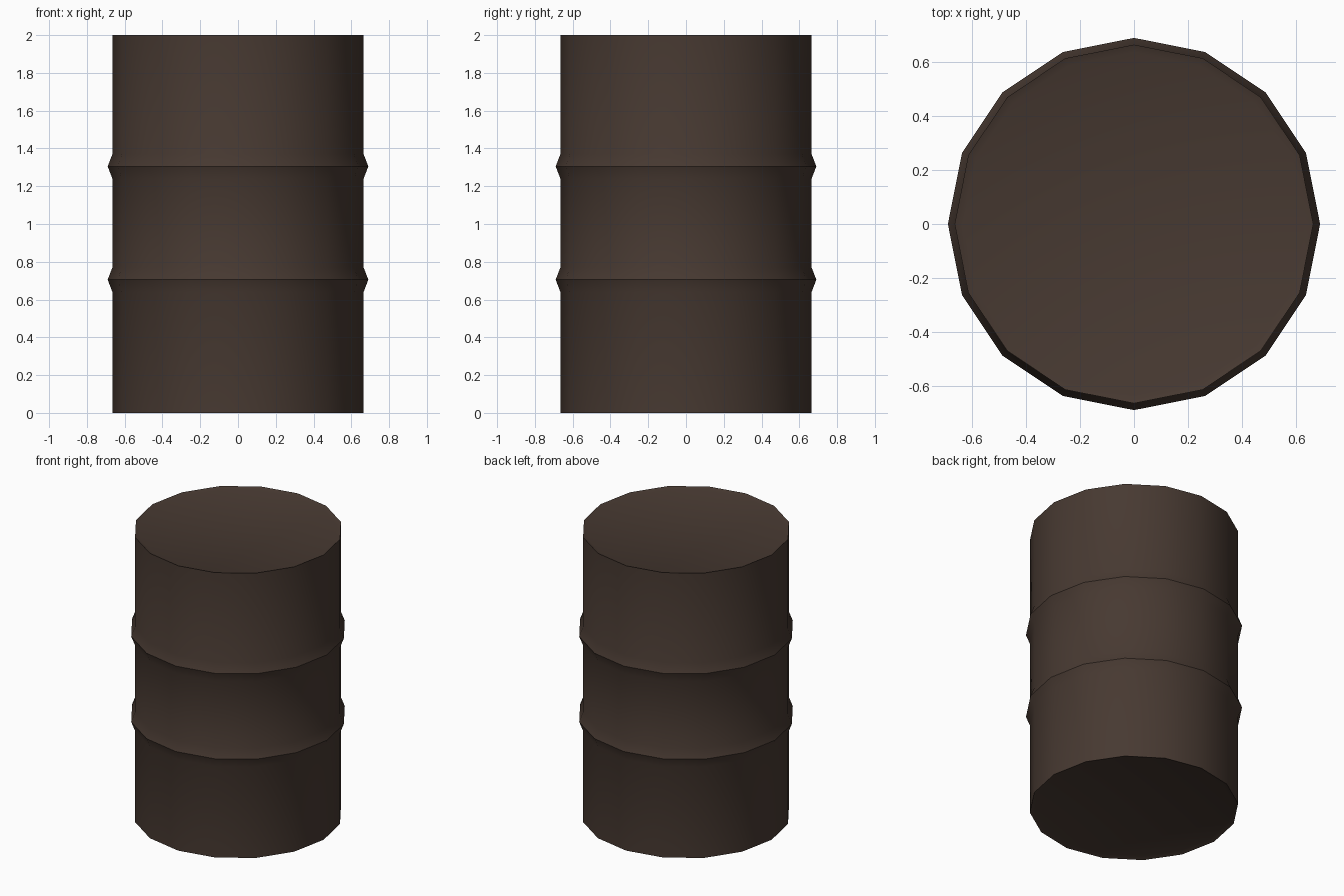
import bpy, bmesh, math

if "Cube" in bpy.data.objects:
    bpy.data.objects.remove(bpy.data.objects["Cube"])

SIDES = 16

# Half profile of the drum (radius, height): recessed ends and two raised hoops
profile = [(0.635, 0.012), (0.665, 0.0)]
for z in (0.705, 1.305):
    profile += [(0.665, z - 0.065), (0.69, z), (0.665, z + 0.065)]
profile += [(0.665, 2.0), (0.635, 1.988)]

# Revolve the profile
bm = bmesh.new()
rings = []
for r, z in profile:
    rings.append([bm.verts.new((r * math.cos(2 * math.pi * i / SIDES),
                                r * math.sin(2 * math.pi * i / SIDES), z))
                  for i in range(SIDES)])
for low, high in zip(rings, rings[1:]):
    for i in range(SIDES):
        j = (i + 1) % SIDES
        bm.faces.new((low[i], low[j], high[j], high[i]))

# End lids
bm.faces.new(rings[0][::-1])
bm.faces.new(rings[-1])
bmesh.ops.recalc_face_normals(bm, faces=bm.faces)

mesh = bpy.data.meshes.new("barrel")
bm.to_mesh(mesh)
bm.free()
barrel = bpy.data.objects.new("barrel", mesh)
bpy.context.collection.objects.link(barrel)

# Dark brown metal
mat = bpy.data.materials.new("dark_brown")
mat.diffuse_color = (0.063, 0.041, 0.031, 1)
mat.use_nodes = True
mat.node_tree.nodes["Principled BSDF"].inputs["Base Color"].default_value = mat.diffuse_color
mesh.materials.append(mat)

bpy.context.view_layer.objects.active = barrel
barrel.select_set(True)
bpy.ops.object.shade_smooth_by_angle(angle=math.radians(30))
